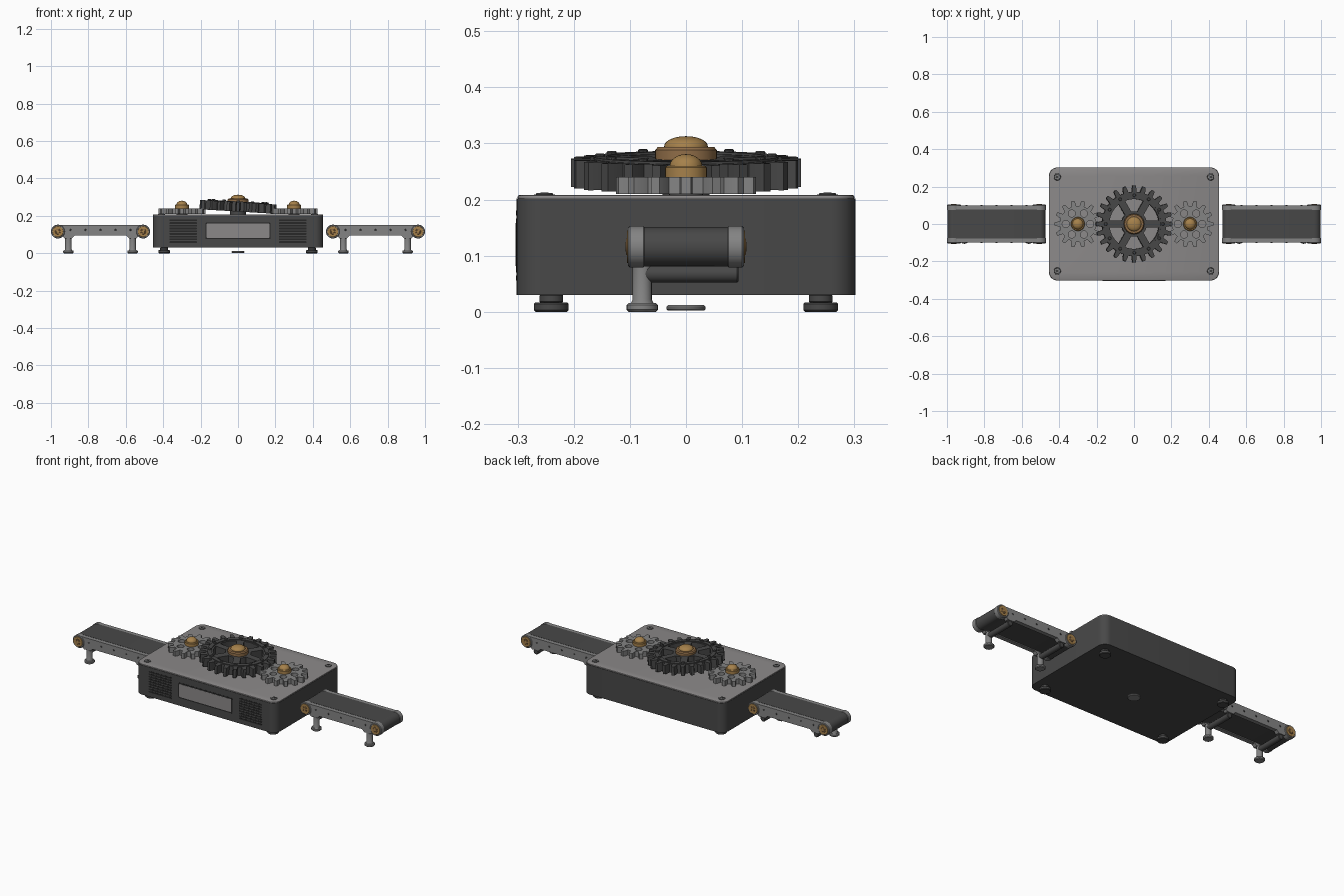
import bpy, bmesh
from math import sin, cos, pi, radians
from mathutils import Matrix, Vector

cube = bpy.data.objects.get("Cube")
if cube:
    bpy.data.objects.remove(cube, do_unlink=True)


def material(name, r, g, b):
    m = bpy.data.materials.new(name)
    m.use_nodes = True
    m.diffuse_color = (r, g, b, 1)
    m.node_tree.nodes["Principled BSDF"].inputs["Base Color"].default_value = (r, g, b, 1)
    return m


DARK = material("dark body", .065, .065, .065)
BLACK = material("black gaps", .02, .02, .02)
PLATE = material("plate grey", .26, .25, .25)
STEEL = material("steel grey", .23, .23, .23)
BRASS = material("brass", .38, .22, .07)
BRONZE = material("bronze", .28, .155, .065)

parts = []
TO_FRONT = Matrix.Rotation(pi / 2, 4, 'X')   # turns local z to -y


def finish(name, bm, mat, matrix):
    bmesh.ops.remove_doubles(bm, verts=bm.verts, dist=1e-5)
    bmesh.ops.recalc_face_normals(bm, faces=bm.faces)
    me = bpy.data.meshes.new(name)
    bm.to_mesh(me)
    bm.free()
    me.materials.append(mat)
    ob = bpy.data.objects.new(name, me)
    ob.matrix_world = matrix
    bpy.context.collection.objects.link(ob)
    parts.append(ob)
    return ob


def slab(name, loops, z0, z1, mat, matrix=Matrix(), bevel=0):
    """Extruded flat outline; later loops are holes."""
    cu = bpy.data.curves.new(name, 'CURVE')
    cu.dimensions, cu.fill_mode = '2D', 'BOTH'
    cu.extrude = (z1 - z0) / 2 - bevel
    cu.bevel_depth, cu.bevel_resolution, cu.offset = bevel, 1, -bevel
    for loop in loops:
        sp = cu.splines.new('POLY')
        sp.points.add(len(loop) - 1)
        for p, (x, y) in zip(sp.points, loop):
            p.co = (x, y, 0, 1)
        sp.use_cyclic_u = True
    tmp = bpy.data.objects.new(name + " outline", cu)
    bpy.context.collection.objects.link(tmp)
    deps = bpy.context.evaluated_depsgraph_get()
    me = bpy.data.meshes.new_from_object(tmp.evaluated_get(deps))
    bm = bmesh.new()
    bm.from_mesh(me)
    bpy.data.objects.remove(tmp, do_unlink=True)
    bpy.data.curves.remove(cu)
    bpy.data.meshes.remove(me)
    bmesh.ops.translate(bm, verts=bm.verts, vec=(0, 0, (z0 + z1) / 2))
    return finish(name, bm, mat, matrix)


def lathe(name, profile, mat, matrix=Matrix(), steps=32):
    """Profile of (radius, height) points turned around z."""
    bm = bmesh.new()
    vs = [bm.verts.new((r, 0, z)) for r, z in profile]
    es = [bm.edges.new(pair) for pair in zip(vs, vs[1:])]
    bmesh.ops.spin(bm, geom=vs + es, cent=(0, 0, 0), axis=(0, 0, 1), angle=2 * pi, steps=steps)
    return finish(name, bm, mat, matrix)


def disc(name, r, z0, z1, mat, matrix=Matrix(), steps=32, b=.003):
    return lathe(name, [(0, z0), (r - b, z0), (r, z0 + b), (r, z1 - b), (r - b, z1), (0, z1)],
                 mat, matrix, steps)


def dome(r, z0, z1, n=6):
    return [(r * cos(i * pi / 2 / n), z0 + (z1 - z0) * sin(i * pi / 2 / n)) for i in range(n + 1)]


def at(x, y, z=0):
    return Matrix.Translation((x, y, z))


def arc(cx, cy, r, a0, a1, n):
    return [(cx + r * cos(a0 + (a1 - a0) * i / n), cy + r * sin(a0 + (a1 - a0) * i / n))
            for i in range(n + 1)]


def circle(cx, cy, r, n=20):
    return arc(cx, cy, r, 0, 2 * pi, n)[:-1]


def rounded(w, h, r, n=8):
    pts = []
    for k, (sx, sy) in enumerate([(1, 1), (-1, 1), (-1, -1), (1, -1)]):
        pts += arc(sx * (w - r), sy * (h - r), r, k * pi / 2, (k + 1) * pi / 2, n)
    return pts


def gear(teeth, root, tip):
    step = 2 * pi / teeth
    shape = [(-.29, root), (-.24, (root + tip) / 2), (-.15, tip),
             (.15, tip), (.24, (root + tip) / 2), (.29, root)]
    return [(r * cos((k + f) * step), r * sin((k + f) * step))
            for k in range(teeth) for f, r in shape]


# Housing, cover and feet
slab("housing", [rounded(.455, .302, .045)], .03, .202, DARK)
slab("cover_plate", [rounded(.454, .3, .044)], .2, .208, PLATE, bevel=.003)
disc("centre_foot", .035, .002, .012, STEEL)
for sx in (-1, 1):
    for sy in (-1, 1):
        foot = at(sx * .395, sy * .24)
        disc("foot", .031, 0, .017, DARK, foot)
        disc("foot_stem", .021, .015, .032, DARK, foot)
        screw = at(sx * .41, sy * .252)
        disc("screw_ring", .019, .205, .2095, DARK, screw, 20, .001)
        disc("screw_head", .015, .207, .2115, STEEL, screw, 20, .001)
        for turn in (0, pi / 2):
            slab("screw_slot", [rounded(.009, .002, .001, 1)], .21, .2125, BLACK,
                 screw @ Matrix.Rotation(turn + pi / 4, 4, 'Z'))

# Front display and vents
face = at(0, -.302, .12) @ TO_FRONT
slab("display_frame", [rounded(.175, .045, .008, 3)], -.004, .001, BLACK, face)
slab("display", [rounded(.168, .038, .004, 3)], -.003, .002, PLATE, face)
for sx in (-1, 1):
    for i in range(9):
        slab("vent_slot", [rounded(.073, .0045, .002, 2)], -.004, .001, BLACK,
             at(sx * .293, -.302, .06 + i * .0145) @ TO_FRONT)

# Side gears with brass caps
holes = [circle(.065 * cos(a), .065 * sin(a), .019) for a in [k * pi / 3 for k in range(6)]]
for sx in (-1, 1):
    m = at(sx * .3, 0)
    slab("side_gear", [gear(14, .097, .126)] + holes, .21, .24, STEEL, m)
    disc("side_gear_shaft", .03, .2, .24, DARK, m)
    lathe("side_cap", [(0, .238), (.037, .238), (.037, .257), (.034, .26)]
          + dome(.029, .26, .281), BRASS, m)

# Large tilted centre gear with spoke windows
tilt = at(0, 0, .248) @ Matrix.Rotation(.06, 4, 'Y')
windows = []
for k in range(6):
    a = k * pi / 3 + pi / 6
    windows.append(arc(0, 0, .133, a - .38, a + .38, 8) + arc(0, 0, .068, a + .24, a - .24, 4))
slab("centre_gear", [gear(24, .172, .205)] + windows, -.025, .025, DARK, tilt)
slab("centre_gear_rim", [circle(0, 0, .165, 48), circle(0, 0, .142, 48)], .02, .029, DARK, tilt)
for k in range(12):
    a = k * pi / 6
    disc("rim_bolt", .009, .025, .034, DARK, tilt @ at(.153 * cos(a), .153 * sin(a)), 8, .002)
disc("centre_shaft", .042, .2, .25, DARK)
lathe("centre_hub", [(0, .255), (.055, .255), (.055, .288), (.05, .294), (0, .294)], BRONZE)
lathe("centre_cap", [(0, .29), (.039, .29)] + dome(.039, .295, .313), BRASS)

# Conveyors
MID, HALF, AXLE = .735, .228, .116
for sx in (-1, 1):
    base = at(sx * MID, 0)
    # Belt loop, with its lower run lifted between the rollers
    belt = arc(-HALF, AXLE, .035, pi / 2, pi * 1.5, 12) + [(-.17, .099), (.17, .099)]
    belt += arc(HALF, AXLE, .035, -pi / 2, pi / 2, 12)
    slab("belt", [belt], -.077, .077, DARK, base @ TO_FRONT)
    # Side rails flare out above each leg
    rail = [(-HALF, .15), (-HALF, .094)]
    for x in (-.172, .172):
        rail += [(x - .034, .094), (x - .02, .08), (x + .02, .08), (x + .034, .094)]
    rail += [(HALF, .094), (HALF, .15)]
    for sy in (-1, 1):
        side = base @ (TO_FRONT if sy < 0 else Matrix.Rotation(pi, 4, 'Z') @ TO_FRONT)
        slab("side_rail", [rail], .076, .1, STEEL, side)
        for x in (-HALF, HALF):
            hub = side @ at(x, AXLE)
            disc("roller_cap", .037, .073, .103, STEEL, hub)
            disc("roller_brass", .029, .1, .1055, BRASS, hub, 28, .001)
            disc("roller_ring", .015, .102, .1065, BRONZE, hub, 20, .001)
            disc("roller_pin", .009, .103, .1075, BRASS, hub, 16, .001)
        for i in range(5):
            disc("rail_rivet", .005, .098, .102, DARK, side @ at(-.16 + i * .08, .124), 10, .001)
    # Front legs with cross bars beneath the belt
    for x in (-.172, .172):
        leg = base @ at(x, -.078)
        disc("leg_foot", .028, 0, .016, STEEL, leg, 24, .004)
        lathe("leg", [(0, .012), (.022, .012), (.017, .022), (.017, .085), (0, .085)],
              STEEL, leg, 24)
        disc("cross_bar", .016, -.094, .075, DARK, base @ at(x, 0, .068) @ TO_FRONT, 20)

# Smooth rounded surfaces while keeping edges crisp
bpy.ops.object.select_all(action='DESELECT')
for ob in parts:
    ob.select_set(True)
bpy.context.view_layer.objects.active = parts[0]
bpy.ops.object.shade_smooth_by_angle(angle=radians(32))
